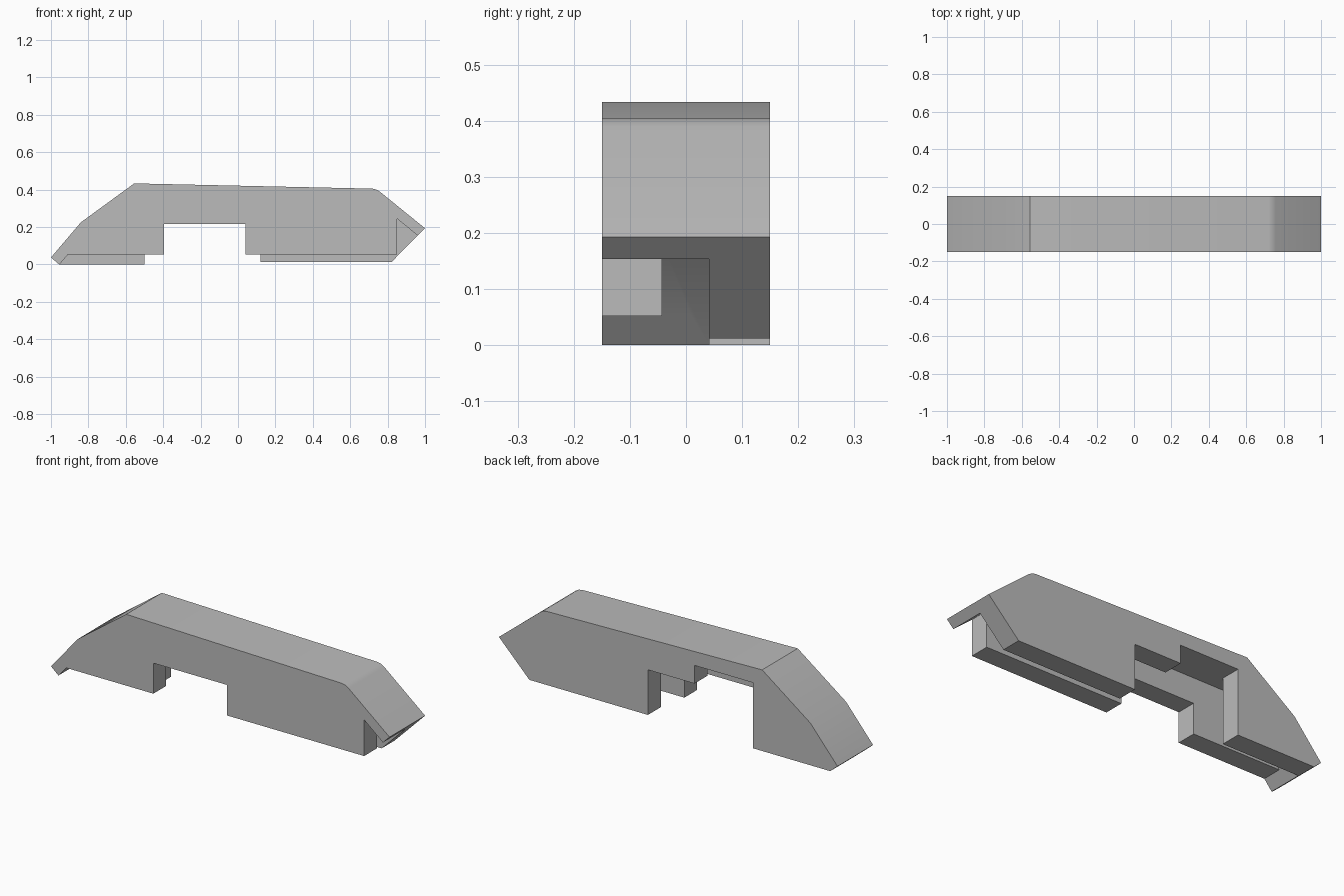
import bpy
import bmesh
import math

if "Cube" in bpy.data.objects:
    bpy.data.objects.remove(bpy.data.objects["Cube"], do_unlink=True)

grey = bpy.data.materials.new("mid_grey")
grey.use_nodes = True
COLOUR = (0.5, 0.5, 0.5, 1)
grey.diffuse_color = COLOUR
grey.node_tree.nodes["Principled BSDF"].inputs["Base Color"].default_value = COLOUR


def extrude_profile(name, points, y0, y1):
    """Extrude an x-z outline between two y planes."""
    bm = bmesh.new()
    face = bm.faces.new([bm.verts.new((x, y0, z)) for x, z in points])
    result = bmesh.ops.extrude_face_region(bm, geom=[face])
    moved = [v for v in result["geom"] if isinstance(v, bmesh.types.BMVert)]
    bmesh.ops.translate(bm, verts=moved, vec=(0, y1 - y0, 0))
    bmesh.ops.recalc_face_normals(bm, faces=bm.faces)
    mesh = bpy.data.meshes.new(name)
    bm.to_mesh(mesh)
    bm.free()
    mesh.materials.append(grey)
    obj = bpy.data.objects.new(name, mesh)
    bpy.context.collection.objects.link(obj)
    return obj


def cut(target, name, points, y0, y1):
    """Cut an extruded outline out of the target."""
    cutter = extrude_profile(name, points, y0, y1)
    cutter.hide_render = True
    mod = target.modifiers.new(name, "BOOLEAN")
    mod.operation = "DIFFERENCE"
    mod.solver = "EXACT"
    mod.object = cutter
    bpy.context.view_layer.objects.active = target
    bpy.ops.object.modifier_apply(modifier=mod.name)
    bpy.data.objects.remove(cutter, do_unlink=True)


# Solid body with sloped ends and a softened top corner
housing = extrude_profile("housing", [
    (-1, 0.037), (-0.957, 0), (-0.4, 0), (0, 0.012), (0.82, 0.012), (1, 0.193),
    (0.757, 0.39), (0.74, 0.4), (0.72, 0.405), (-0.555, 0.433), (-0.84, 0.225),
], -0.15, 0.15)

# Lengthwise slot up to the inside of the outer shell
LEFT, RIGHT = (-1.0388, -0.1), (1.07, 0.065)
cut(housing, "slot_cutter", [
    LEFT, (-0.8, 0.1818), (-0.57, 0.35), (0.7217, 0.35), RIGHT, (1.07, -0.1),
], -0.043, 0.041)

# Raised underside and window of the front wall
cut(housing, "front_cutter", [
    LEFT, (-0.91, 0.052), (-0.395, 0.052), (-0.395, 0.215), (0.04, 0.215),
    (0.04, 0.052), (0.85, 0.052), (0.85, 0.245), RIGHT, (1.07, -0.1),
], -0.3, 0.01)

# Stepped opening of the back wall
cut(housing, "back_cutter", [
    (-0.5, -0.1), (-0.5, 0.35), (-0.155, 0.35), (-0.155, 0.253),
    (0.12, 0.253), (0.12, -0.1),
], -0.01, 0.3)

# Smooth the shallow bends, keep the corners crisp
bpy.ops.object.select_all(action="DESELECT")
housing.select_set(True)
bpy.context.view_layer.objects.active = housing
bpy.ops.object.shade_smooth_by_angle(angle=math.radians(30))
